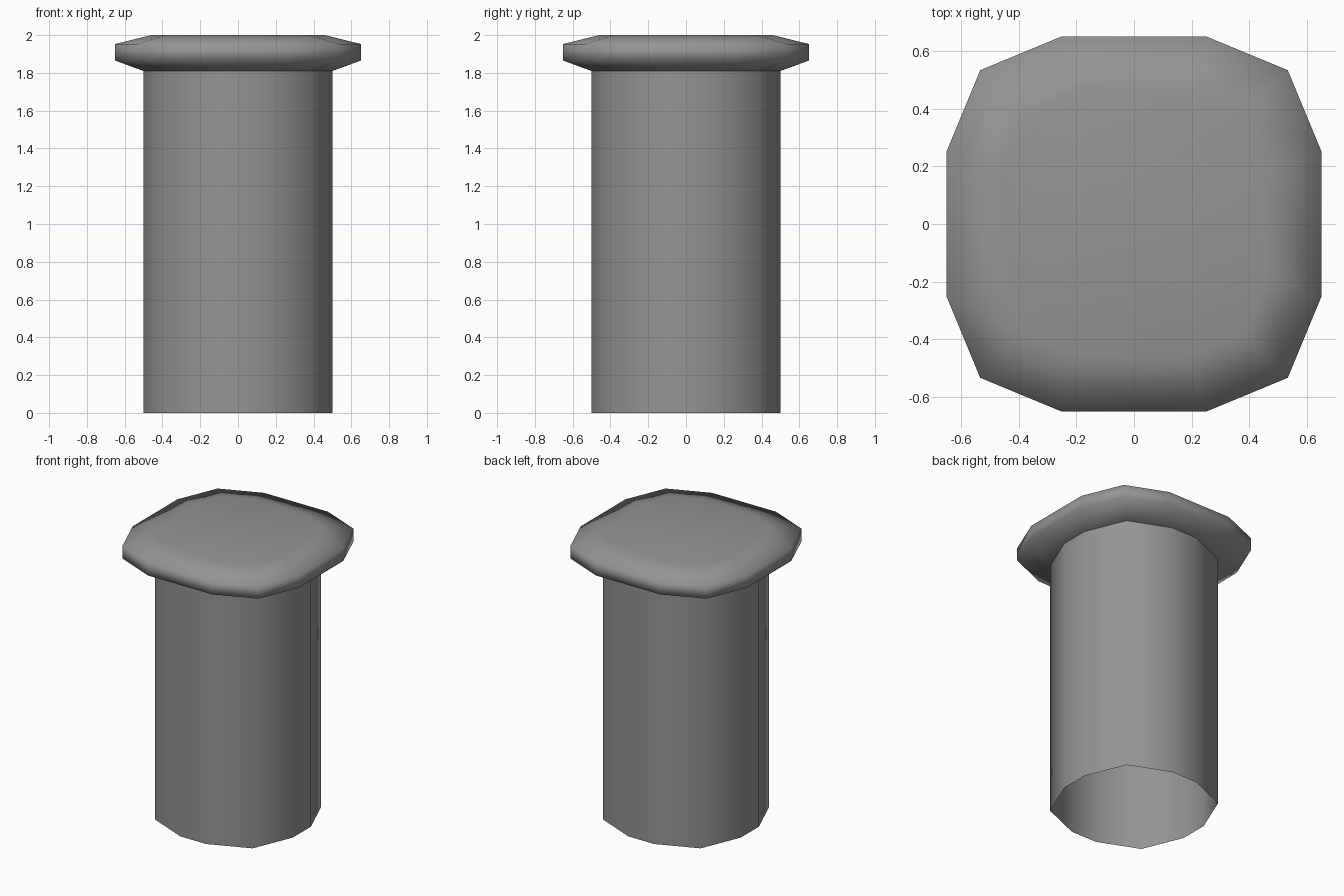
import bpy
import bmesh
import math

cube = bpy.data.objects.get("Cube")
if cube:
    bpy.data.objects.remove(cube, do_unlink=True)

grey = bpy.data.materials.new("plain_grey")
grey.use_nodes = True
colour = (0.3, 0.3, 0.3, 1)
grey.diffuse_color = colour
grey.node_tree.nodes["Principled BSDF"].inputs["Base Color"].default_value = colour


def rounded_square(half, radius, segments=2):
    """Outline of a square with rounded corners, counter-clockwise."""
    points = []
    for corner in range(4):
        middle = math.radians(45 + 90 * corner)
        reach = (half - radius) * math.sqrt(2)
        for step in range(segments + 1):
            angle = math.radians(90 * corner + 90 * step / segments)
            points.append((reach * math.cos(middle) + radius * math.cos(angle),
                           reach * math.sin(middle) + radius * math.sin(angle)))
    return points


def loft(name, rings, close_top=False):
    """Skin a stack of (half width, corner radius, height) outlines."""
    bm = bmesh.new()
    loops = [[bm.verts.new((x, y, z)) for x, y in rounded_square(half, radius)]
             for half, radius, z in rings]
    for low, high in zip(loops, loops[1:]):
        for i in range(len(low)):
            j = (i + 1) % len(low)
            bm.faces.new((low[i], low[j], high[j], high[i]))
    if close_top:
        bm.faces.new(loops[-1])
    for face in bm.faces:
        face.smooth = True
    mesh = bpy.data.meshes.new(name)
    bm.to_mesh(mesh)
    bm.free()
    mesh.materials.append(grey)
    obj = bpy.data.objects.new(name, mesh)
    bpy.context.collection.objects.link(obj)
    return obj


# Hollow shaft, open at the bottom
loft("shaft", [(0.5, 0.4, 0), (0.5, 0.4, 1.81)])

# Wide cap with sloping underside and softened top edge
loft("cap", [(0.5, 0.4, 1.81), (0.65, 0.4, 1.865),
             (0.65, 0.4, 1.953), (0.46, 0.27, 2.0)], close_top=True)
